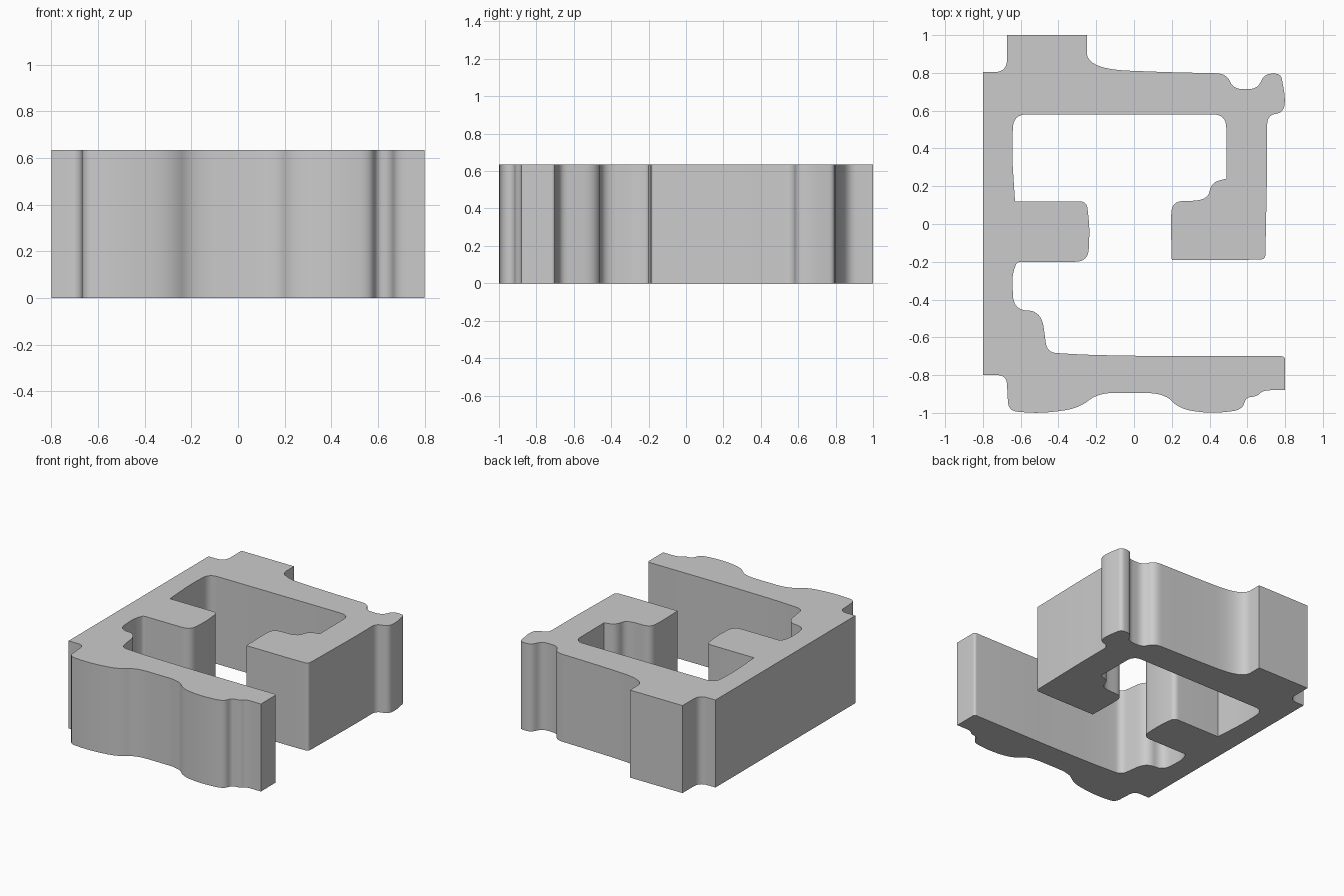
import bpy, bmesh
from mathutils import Vector

if "Cube" in bpy.data.objects:
    bpy.data.objects.remove(bpy.data.objects["Cube"])

HEIGHT = 0.635

# Outline runs: corner x, y, then rounding length before (and optionally after) it
back_wall = [(-.8, .805), (-.672, .805, .07), (-.672, 1), (-.25, 1),
             (-.25, .82, .12, .25), (.2, .803, .1), (.49, .797, .06),
             (.525, .714, .05), (.655, .714, .05), (.69, .797, .05),
             (.778, .795, .03), (.802, .66, .05), (.79, .59, .04)]
right_arm = [(.705, .575, .05), (.705, .3, .1), (.695, -.187, .025),
             (.58, -.19), (.2, -.19), (.195, 0, .05), (.2, .12, .06),
             (.39, .125, .08), (.41, .22, .05), (.49, .24)]
inner_left = [(.488, .58, .07), (-.638, .58, .07), (-.647, .38, .1),
              (-.63, .12), (-.25, .12, .04), (-.235, -.02, .05),
              (-.242, -.2, .07), (-.62, -.2, .02), (-.645, -.27, .04),
              (-.638, -.456, .08), (-.49, -.46, .09), (-.46, -.68, .05)]
front_wall = [(-.25, -.693, .1), (.15, -.7, .1), (.8, -.7, .02), (.8, -.88),
              (.685, -.88, .04), (.65, -.912, .02), (.595, -.918, .025),
              (.57, -.985, .05), (.41, -1.004, .12), (.24, -.98, .08),
              (.16, -.895, .1), (-.19, -.893, .1), (-.29, -.975, .08),
              (-.49, -1.004, .14), (-.665, -.99, .05), (-.675, -.8, .05),
              (-.8, -.8)]


def rounded(corners, steps=8):
    """Replace every rounded corner with a short quadratic curve."""
    points = []
    for i, (x, y, *r) in enumerate(corners):
        p = Vector((x, y, 0))
        if not r:
            points.append(p)
            continue
        before = Vector((*corners[i - 1][:2], 0)) - p
        after = Vector((*corners[(i + 1) % len(corners)][:2], 0)) - p
        a = p + before.normalized() * min(r[0], before.length * .49)
        b = p + after.normalized() * min(r[-1], after.length * .49)
        for s in range(steps + 1):
            t = s / steps
            points.append(a * (1 - t) ** 2 + p * 2 * t * (1 - t) + b * t * t)
    return points


# Solid block extruded from the outline
bm = bmesh.new()
outline = rounded(back_wall + right_arm + inner_left + front_wall)
base = bm.faces.new([bm.verts.new(p) for p in outline])
result = bmesh.ops.extrude_face_region(bm, geom=[base], use_keep_orig=True)
top = [g for g in result["geom"] if isinstance(g, bmesh.types.BMVert)]
bmesh.ops.translate(bm, verts=top, vec=(0, 0, HEIGHT))
bmesh.ops.recalc_face_normals(bm, faces=bm.faces)
mesh = bpy.data.meshes.new("bracket_block")
bm.to_mesh(mesh)
bm.free()

block = bpy.data.objects.new("bracket_block", mesh)
bpy.context.collection.objects.link(block)
bpy.context.view_layer.objects.active = block
block.select_set(True)
bpy.ops.object.shade_smooth_by_angle()
